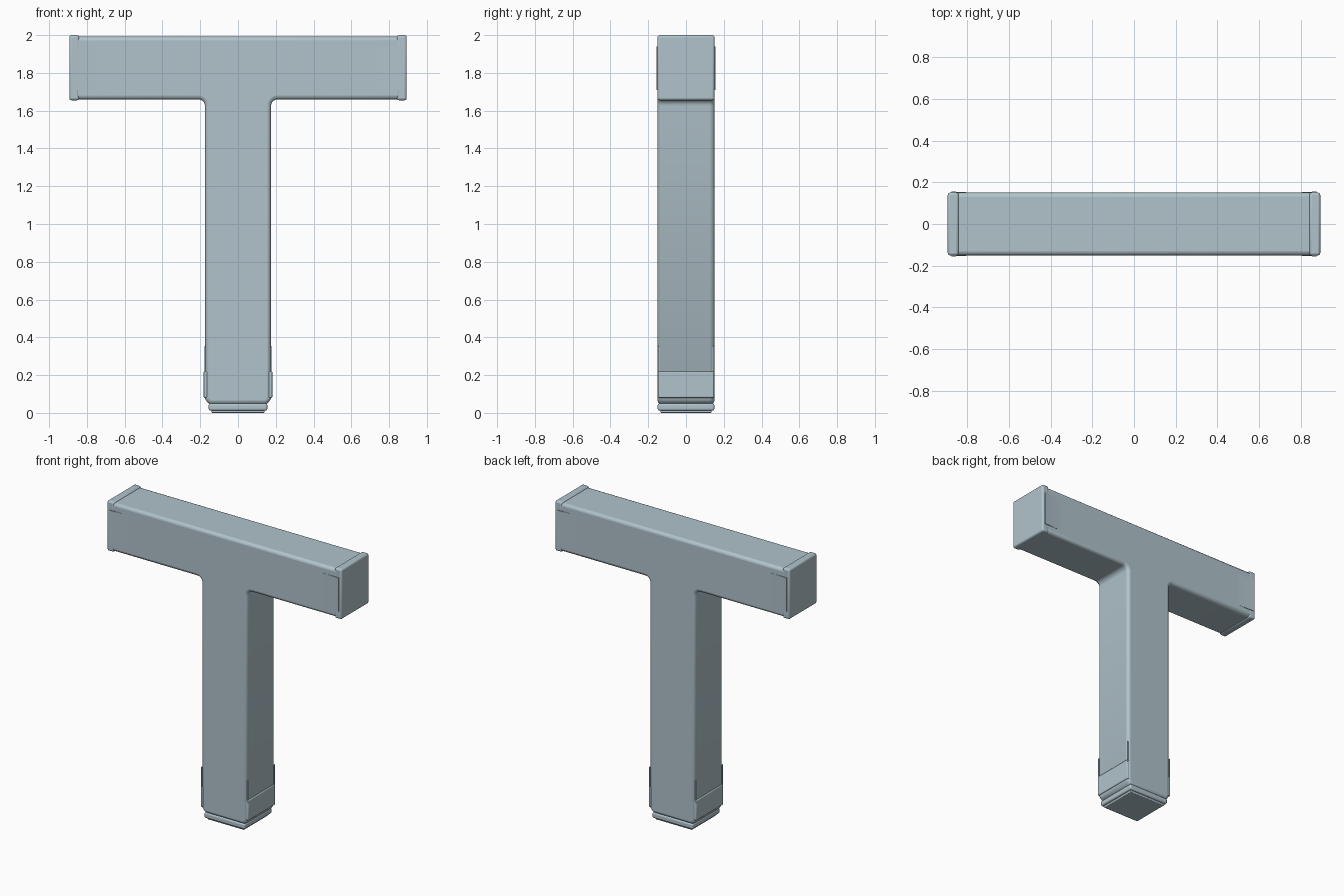
import bpy, bmesh, math

cube = bpy.data.objects.get("Cube")
if cube:
    bpy.data.objects.remove(cube, do_unlink=True)

paint = bpy.data.materials.new("pale blue grey")
paint.use_nodes = True
colour = (0.44, 0.55, 0.60, 1)
paint.diffuse_color = colour
paint.node_tree.nodes["Principled BSDF"].inputs["Base Color"].default_value = colour


def finish(name, bm, bevel, segments=3):
    bmesh.ops.recalc_face_normals(bm, faces=bm.faces)
    mesh = bpy.data.meshes.new(name)
    bm.to_mesh(mesh)
    bm.free()
    mesh.materials.append(paint)
    ob = bpy.data.objects.new(name, mesh)
    bpy.context.collection.objects.link(ob)
    if bevel:
        mod = ob.modifiers.new("soft edges", "BEVEL")
        mod.width = bevel
        mod.segments = segments
        mod.limit_method = "ANGLE"
        mod.angle_limit = math.radians(40)
    bpy.ops.object.select_all(action="DESELECT")
    ob.select_set(True)
    bpy.context.view_layer.objects.active = ob
    bpy.ops.object.shade_smooth_by_angle(angle=math.radians(35))
    return ob


def box(name, low, high, bevel=0.0):
    bm = bmesh.new()
    bmesh.ops.create_cube(bm, size=1)
    for v in bm.verts:
        v.co = [(a + b) / 2 + c * (b - a) for a, b, c in zip(low, high, v.co)]
    return finish(name, bm, bevel)


def extrude(name, outline, start, end, axis, bevel=0.0):
    """Prism from a 2D outline, along y (outline x, z) or z (outline x, y)."""
    def place(p, d):
        return (p[0], d, p[1]) if axis == "y" else (p[0], p[1], d)
    bm = bmesh.new()
    a = [bm.verts.new(place(p, start)) for p in outline]
    b = [bm.verts.new(place(p, end)) for p in outline]
    bm.faces.new(a)
    bm.faces.new(b)
    for i in range(len(a)):
        j = (i + 1) % len(a)
        bm.faces.new((a[i], a[j], b[j], b[i]))
    return finish(name, bm, bevel)


# T-shaped body with filleted inner corners and softened edges
stem, under, top, reach, fillet = 0.175, 1.66, 1.992, 0.87, 0.035
half = [(stem - 0.02, 0.045), (stem, 0.075)]
for i in range(7):
    t = math.pi - i * math.pi / 12
    half.append((stem + fillet + fillet * math.cos(t), under - fillet + fillet * math.sin(t)))
half += [(reach, under), (reach, top)]
outline = half + [(-x, z) for x, z in reversed(half)]
extrude("t_body", outline, -0.15, 0.15, "y", 0.02)

# Foot block and its sunken-edge sole
box("foot", (-0.155, -0.15, 0.012), (0.155, 0.15, 0.05), 0.01)
box("sole", (-0.14, -0.135, 0), (0.14, 0.135, 0.02), 0.005)

for side, label in ((1, "left"), (-1, "right")):
    # Cap on the end of the crossbar
    xs = sorted((side * 0.84, side * 0.893))
    box(label + "_end_cap", (xs[0], -0.151, 1.655), (xs[1], 0.151, 2), 0.012)

    # Plate wrapped on the side of the stem
    xs = sorted((side * 0.16, side * 0.182))
    box(label + "_stem_plate", (xs[0], -0.148, 0.08), (xs[1], 0.148, 0.22), 0.006)

    for face, where in ((-1, "front"), (1, "back")):
        # Thin fin rising from each plate corner
        xs = sorted((side * 0.171, side * 0.178))
        ys = sorted((face * 0.14, face * 0.148))
        box(f"{label}_{where}_fin", (xs[0], ys[0], 0.2), (xs[1], ys[1], 0.355))

        # Shallow flare that sweeps outward to the crossbar end
        curve = [(side * (0.68 + 0.195 * i / 10), face * (0.1495 + 0.0065 * (i / 10) ** 2))
                 for i in range(11)]
        curve += [(side * 0.875, face * 0.14), (side * 0.68, face * 0.14)]
        extrude(f"{label}_{where}_flare", curve, 1.71, 1.94, "z")
